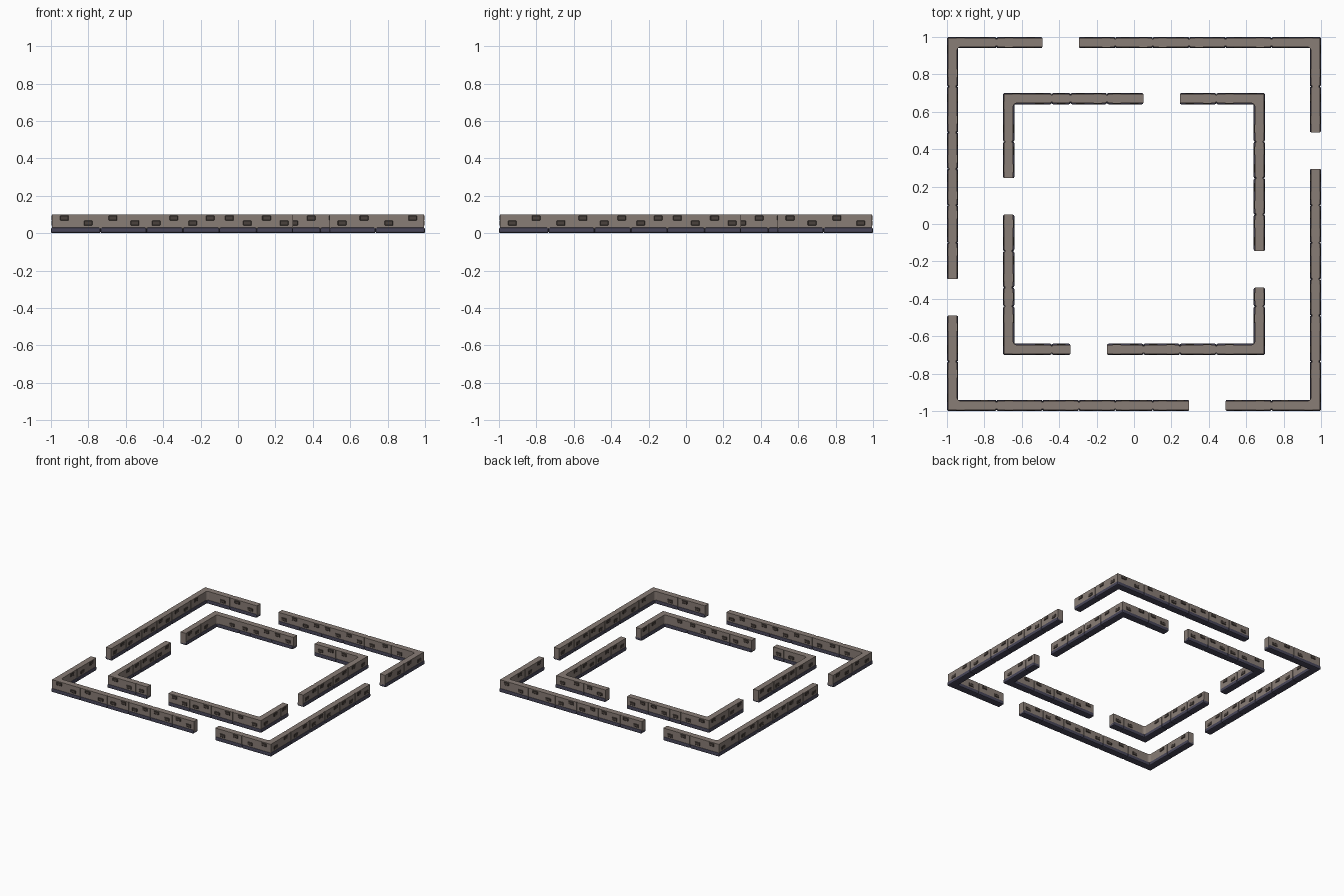
import bpy, bmesh
from math import cos, sin, pi
from mathutils import Matrix, Vector

if "Cube" in bpy.data.objects:
    bpy.data.objects.remove(bpy.data.objects["Cube"])

T, INSET, SKIN, H = 0.06, 0.006, 0.005, 0.1


def material(name, c):
    m = bpy.data.materials.new(name)
    m.diffuse_color = (*c, 1)
    m.use_nodes = True
    m.node_tree.nodes["Principled BSDF"].inputs["Base Color"].default_value = m.diffuse_color
    return m


STONE = material("stone", (0.25, 0.205, 0.18))
DARK = material("dark_stone", (0.07, 0.055, 0.048))
BASE = material("base", (0.065, 0.062, 0.10))


def box(bm, axis, sign, u, v, z):
    """Box from ranges along the side (u), outward (v) and up (z)."""
    pts = [(a, b * sign, c) for a in u for b in v for c in z]
    if axis == 'y':
        pts = [(b, a, c) for a, b, c in pts]
    ctr = sum((Vector(p) for p in pts), Vector()) / 8
    dims = [max(p[i] for p in pts) - min(p[i] for p in pts) for i in range(3)]
    bmesh.ops.create_cube(bm, size=1, matrix=Matrix.Translation(ctr) @ Matrix.Diagonal((*dims, 1)))


def finish(bm, name, mat, bevel=0, segs=1):
    bmesh.ops.recalc_face_normals(bm, faces=bm.faces[:])
    me = bpy.data.meshes.new(name)
    bm.to_mesh(me)
    bm.free()
    me.materials.append(mat)
    ob = bpy.data.objects.new(name, me)
    bpy.context.collection.objects.link(ob)
    if bevel:
        mod = ob.modifiers.new("bevel", 'BEVEL')
        mod.width, mod.segments = bevel, segs


def ring(name, h, sides):
    core, plates, feet, bricks = [bmesh.new() for _ in range(4)]
    out, inn = h - INSET, h - T + INSET
    for axis, sign, runs, pattern in sides:
        lim = out if axis == 'x' else inn
        k = 0
        for run in runs:
            a, b = max(run[0], -lim), min(run[-1], lim)
            box(core, axis, sign, (a, b), (inn + SKIN, out - SKIN), (0.012, H))
            for s0, s1 in zip(run, run[1:]):
                # rounded foot segment
                flim = h if axis == 'x' else h - T + 0.02
                box(feet, axis, sign, (max(s0, -flim), min(s1, flim)), (h - T, h), (0, 0.03))
                # facing plates on both sides, with seams between them
                p0 = a if s0 == run[0] else s0 + 0.005
                p1 = b if s1 == run[-1] else s1 - 0.005
                for v in ((out - SKIN, out), (inn, inn + SKIN)):
                    box(plates, axis, sign, (p0, p1), v, (0.02, H))
                # dark bricks, alternating high and low
                w = s1 - s0
                high = pattern[k] == 'H'
                k += 1
                for f, up in (((0.27, high), (0.75, not high)) if w > 0.15 else ((0.5, high),)):
                    z = 0.081 if up else 0.054
                    for face, edge in ((out, h), (inn, inn)):
                        u = s0 + f * w
                        if abs(u) + 0.025 < edge:
                            box(bricks, axis, sign, (u - 0.023, u + 0.023),
                                (face - 0.004, face + 0.004), (z - 0.013, z + 0.013))
    # concave fillets in the inside corners
    r = 0.018
    for sx in (-1, 1):
        for sy in (-1, 1):
            arc = [(inn - r + r * cos(i * pi / 8), inn - r + r * sin(i * pi / 8)) for i in range(5)]
            f = core.faces.new([core.verts.new((sx * x, sy * y, 0.02)) for x, y in arc + [(inn, inn)]])
            ext = bmesh.ops.extrude_face_region(core, geom=[f])
            bmesh.ops.translate(core, vec=(0, 0, H - 0.02),
                                verts=[v for v in ext['geom'] if isinstance(v, bmesh.types.BMVert)])
    finish(core, name + "_wall_core", STONE)
    finish(plates, name + "_wall_panels", STONE)
    finish(feet, name + "_wall_base", BASE, 0.008, 2)
    finish(bricks, name + "_wall_bricks", DARK, 0.003)


def flip(runs):
    return [[-u for u in reversed(r)] for r in reversed(runs)]


# outer wall: each side is the previous one turned a quarter
o = [[-1, -0.735, -0.49, -0.295, -0.1, 0.1, 0.295], [0.49, 0.735, 1]]
ring("outer", 1.0, [('x', -1, o, "HHLLHHLL"), ('y', 1, o, "LLLLHHHH"),
                    ('x', 1, flip(o), "HHLLHHLL"), ('y', -1, flip(o), "LLLLHHHH")])

# inner wall: openings mirrored about the diagonal
p = [[-0.70, -0.44, -0.34], [-0.145, 0.05, 0.245, 0.44, 0.70]]
q = [[-0.70, -0.44, -0.34, -0.145, 0.05], [0.245, 0.44, 0.70]]
ring("inner", 0.70, [('x', -1, p, "HLHLLH"), ('y', 1, p, "LHLHLH"),
                     ('x', 1, q, "HLLHLH"), ('y', -1, q, "LHHLHL")])
